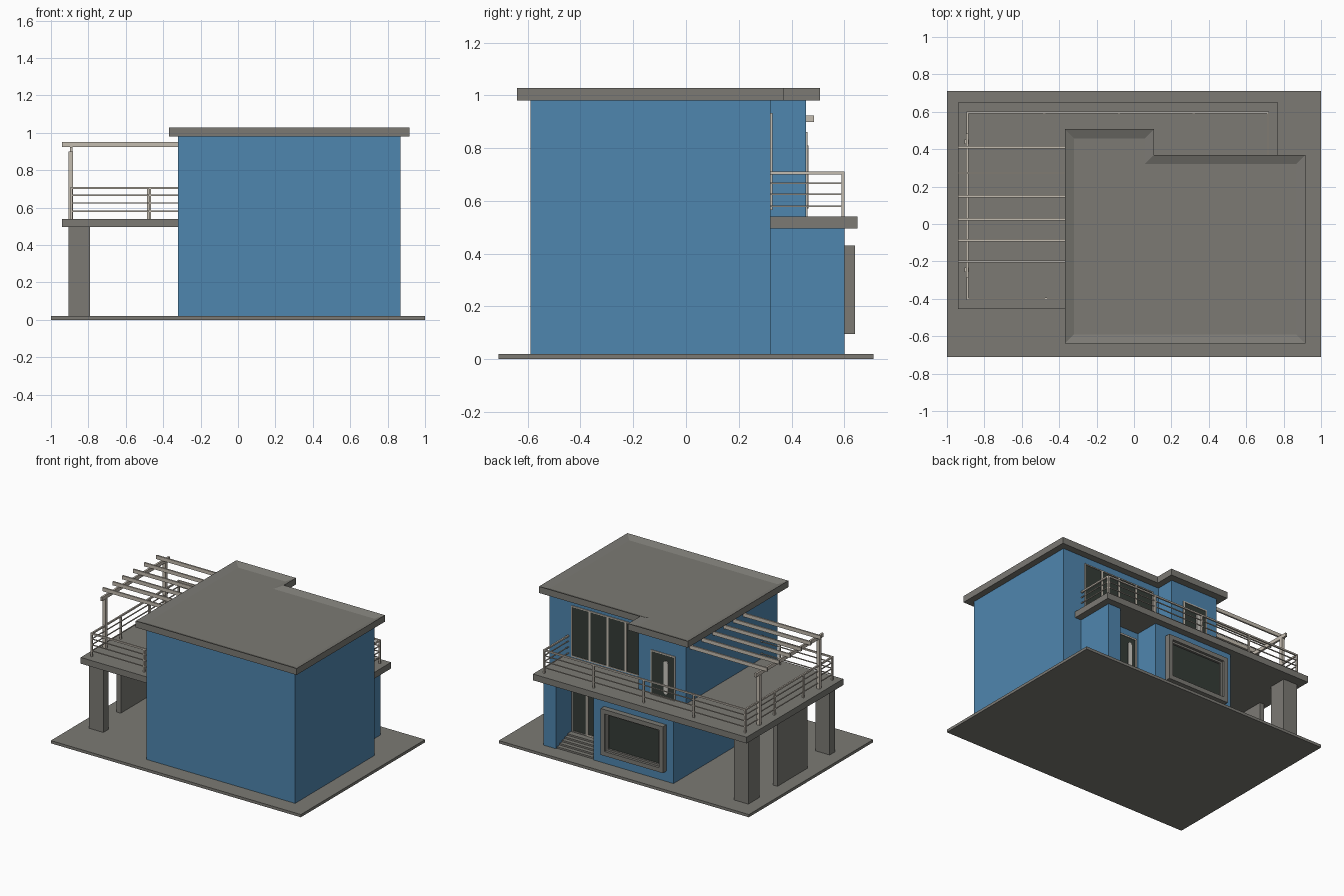
import bpy, bmesh, math

if "Cube" in bpy.data.objects:
    bpy.data.objects.remove(bpy.data.objects["Cube"])


def material(name, rgb):
    m = bpy.data.materials.new(name)
    m.diffuse_color = (*rgb, 1)
    m.use_nodes = True
    m.node_tree.nodes["Principled BSDF"].inputs["Base Color"].default_value = m.diffuse_color
    return m


BLUE = material("blue_wall", (0.078, 0.24, 0.43))
GREY = material("warm_grey_stone", (0.20, 0.195, 0.175))
TAN = material("light_tan_trim", (0.56, 0.51, 0.44))
GLASS = material("dark_glass", (0.035, 0.045, 0.038))
PALE = material("pale_handle", (0.62, 0.60, 0.55))


def finish(bm, name, mat):
    bmesh.ops.recalc_face_normals(bm, faces=bm.faces)
    me = bpy.data.meshes.new(name)
    bm.to_mesh(me)
    bm.free()
    me.materials.append(mat)
    ob = bpy.data.objects.new(name, me)
    bpy.context.collection.objects.link(ob)
    return ob


def add_box(bm, x0, x1, y0, y1, z0, z1):
    r = bmesh.ops.create_cube(bm, size=1)
    for v in r["verts"]:
        v.co.x = x1 if v.co.x > 0 else x0
        v.co.y = y1 if v.co.y > 0 else y0
        v.co.z = z1 if v.co.z > 0 else z0


def boxes(name, mat, *specs):
    bm = bmesh.new()
    for s in specs:
        add_box(bm, *s)
    return finish(bm, name, mat)


def prism(name, mat, pts, z0, z1, rim=0, sink=0):
    """Extrude a plan outline; optionally leave a rim around a sunken top."""
    bm = bmesh.new()
    f = bm.faces.new([bm.verts.new((x, y, z0)) for x, y in pts])
    r = bmesh.ops.extrude_face_region(bm, geom=[f])
    for v in [g for g in r["geom"] if isinstance(g, bmesh.types.BMVert)]:
        v.co.z = z1
    bmesh.ops.recalc_face_normals(bm, faces=bm.faces)
    if rim:
        top = max(bm.faces, key=lambda g: g.calc_center_median().z)
        bmesh.ops.inset_region(bm, faces=[top], thickness=rim, use_even_offset=True)
        for v in top.verts:
            v.co.z -= sink
    return finish(bm, name, mat)


def frame(name, mat, x0, x1, z0, z1, y0, y1, w):
    """Rectangular frame on a wall that faces +y."""
    return boxes(name, mat,
                 (x0, x0 + w, y0, y1, z0, z1), (x1 - w, x1, y0, y1, z0, z1),
                 (x0 + w, x1 - w, y0, y1, z0, z0 + w), (x0 + w, x1 - w, y0, y1, z1 - w, z1))


def pill(name, x, y, z0, z1, r):
    """Flat door handle plate with round ends, facing +y."""
    bm = bmesh.new()
    vs = []
    for i in range(16):
        a = math.pi * i / 7 if i < 8 else math.pi * (i - 1) / 7
        zc = z1 - r if i < 8 else z0 + r
        vs.append(bm.verts.new((x + r * math.cos(a), y, zc + r * math.sin(a))))
    f = bm.faces.new(vs)
    r = bmesh.ops.extrude_face_region(bm, geom=[f])
    for v in [g for g in r["geom"] if isinstance(g, bmesh.types.BMVert)]:
        v.co.y += 0.009
    finish(bm, name, PALE)


# Base, walls, balcony deck and roof
boxes("base_slab", GREY, (-1, 1, -0.71, 0.71, 0, 0.02))
prism("lower_walls", BLUE, [(-.32, -.59), (.87, -.59), (.87, .32), (.72, .32), (.72, .6),
      (.62, .6), (.62, .42), (.32, .42), (.32, .6), (-.32, .6)], 0.02, 0.52)
prism("upper_walls", BLUE, [(-.32, -.59), (.87, -.59), (.87, .32), (.06, .32),
      (.06, .455), (-.32, .455)], 0.52, 0.98)
prism("balcony_deck", GREY, [(-.94, -.455), (-.315, -.455), (-.315, .315), (.77, .315),
      (.77, .65), (-.94, .65)], 0.495, 0.54)
prism("roof", GREY, [(-.37, -.64), (.917, -.64), (.917, .37), (.108, .37), (.108, .508),
      (-.37, .508)], 0.98, 1.027, 0.05, 0.02)

# Carport supports
boxes("back_column", GREY, (-.905, -.79, .45, .58, .02, .5))
boxes("front_column", GREY, (-.905, -.79, -.41, -.35, .02, .5))
boxes("carport_wall", GREY, (-.903, -.868, -.1, .245, .02, .5))

# Picture window on the ground floor
frame("picture_window_frame", GREY, -.263, .235, .095, .43, .595, .64, .032)
frame("picture_window_sash", GREY, -.231, .203, .127, .398, .595, .622, .014)
boxes("picture_window_glass", GLASS, (-.22, .19, .6, .608, .138, .388))

# Entrance steps, door and side light
boxes("entrance_steps", GREY,
      *[(.32, .62, .41, .59 - .03 * i, .02 + .012 * i, .032 + .012 * i) for i in range(5)])
frame("entrance_door_frame", TAN, .335, .495, .08, .445, .415, .43, .012)
boxes("entrance_door", GLASS, (.347, .483, .418, .426, .08, .433))
pill("entrance_door_handle", .394, .424, .14, .40, .016)
frame("side_light_frame", GREY, .495, .615, .08, .445, .415, .428, .01)
boxes("side_light_glass", GLASS, (.505, .605, .418, .425, .09, .435))

# Balcony door
frame("balcony_door_frame", TAN, -.235, -.037, .535, .86, .45, .461, .009)
boxes("balcony_door", GLASS, (-.226, -.046, .452, .458, .54, .851))
pill("balcony_door_handle", -.163, .456, .57, .81, .017)

# Sliding window with four panels
for i in range(4):
    x = .11 + .145 * i
    frame(f"sliding_panel_frame_{i}", TAN, x, x + .145, .565, .932, .315, .327, .008)
boxes("sliding_window_glass", GLASS, (.115, .685, .316, .323, .57, .927))

# Balcony railing: posts, handrail and thin bars
posts = [(x, .595) for x in (.717, .32, -.08, -.48, -.89)]
posts += [(-.89, y) for y in (.26, -.07, -.4)] + [(-.47, -.4)]
boxes("railing_posts", TAN,
      *[(x - .006, x + .006, y - .006, y + .006, .54, .705) for x, y in posts])


def rail_run(z, h):
    return [(-.89 - h, .717 + h, .595 - h, .595 + h, z - h, z + h),
            (.717 - h, .717 + h, .32, .595 - h, z - h, z + h),
            (-.89 - h, -.89 + h, -.4 - h, .595 - h, z - h, z + h),
            (-.89 + h, -.32, -.4 - h, -.4 + h, z - h, z + h)]


boxes("handrail", TAN, *rail_run(.705, .0055))
boxes("railing_bars", TAN, *[b for z in (.58, .624, .666) for b in rail_run(z, .003)])

# Pergola: posts, long beam and cross rafters
boxes("pergola_posts", TAN,
      *[(-.905, -.881, y - .012, y + .012, .54, .90) for y in (.44, -.245)])
boxes("pergola_beam", TAN, (-.899, -.885, -.29, .485, .898, .924))
boxes("pergola_rafters", TAN,
      *[(-.94, -.32, y - .006, y + .006, .924, .95)
        for y in (.41, .272, .148, .025, -.087, -.2)])
